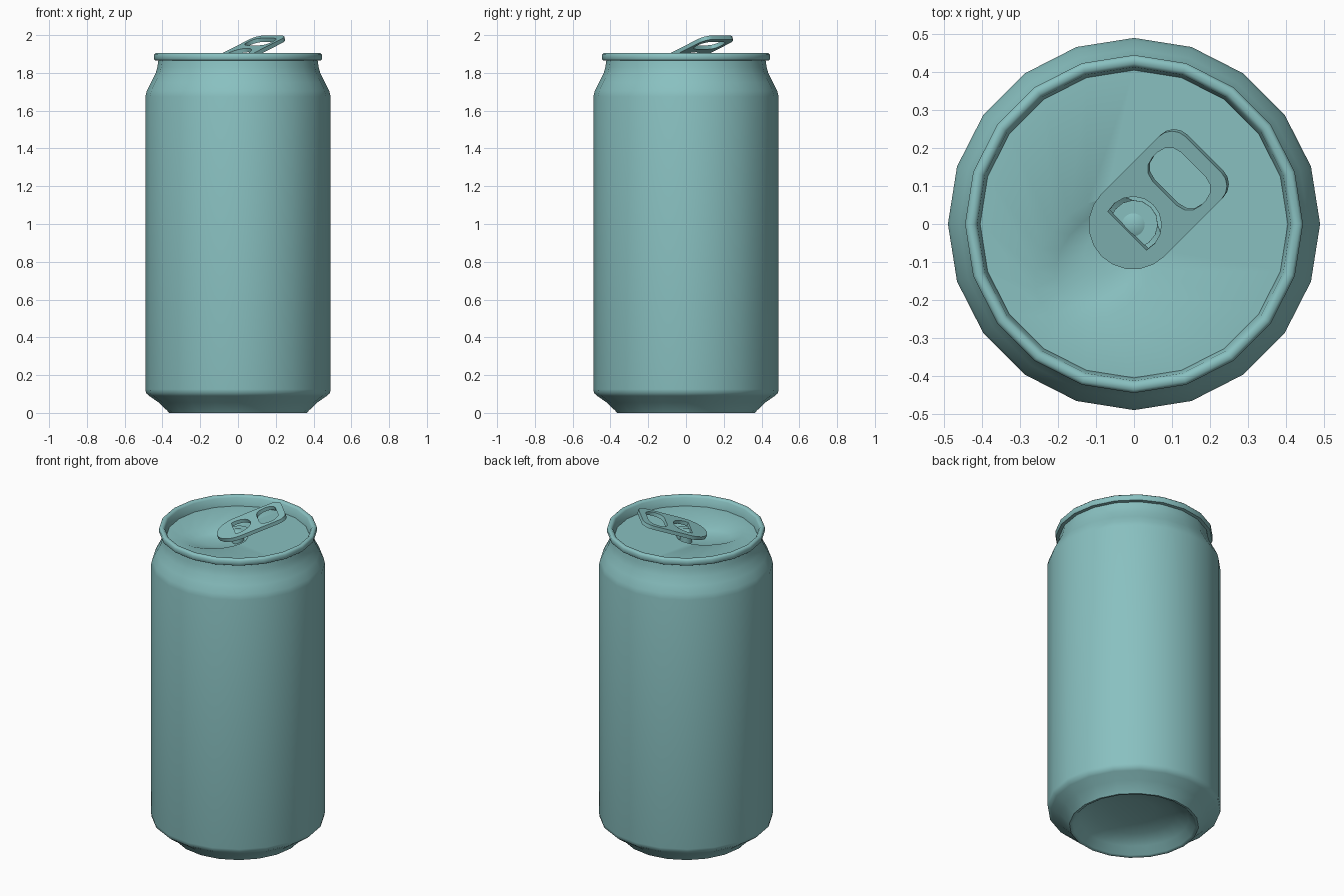
import bpy, bmesh
from math import sin, cos, pi, atan, radians

if "Cube" in bpy.data.objects:
    bpy.data.objects.remove(bpy.data.objects["Cube"], do_unlink=True)

SIDES = 20
LID_Z = 1.845
TILT = atan(0.36)

paint = bpy.data.materials.new("pale teal metal")
paint.use_nodes = True
COLOUR = (0.25, 0.53, 0.53, 1)
paint.diffuse_color = COLOUR
paint.node_tree.nodes["Principled BSDF"].inputs["Base Color"].default_value = COLOUR


def add_object(name, mesh, angle):
    obj = bpy.data.objects.new(name, mesh)
    bpy.context.collection.objects.link(obj)
    mesh.materials.clear()
    mesh.materials.append(paint)
    bpy.ops.object.select_all(action='DESELECT')
    obj.select_set(True)
    bpy.context.view_layer.objects.active = obj
    bpy.ops.object.shade_smooth_by_angle(angle=radians(angle))
    return obj


def ring(z, ru, rv=None, shift=0):
    """Ellipse of points; its long axis and shift lie on the diagonal."""
    rv = rv or ru
    pts = []
    for i in range(SIDES):
        a = 2 * pi * i / SIDES - pi / 4
        u, v = shift + ru * cos(a), rv * sin(a)
        pts.append(((u - v) * cos(pi / 4), (u + v) * cos(pi / 4), z))
    return pts


def loft(name, rings, angle, cap_start=False, cap_end=False):
    bm = bmesh.new()
    loops = [[bm.verts.new(p) for p in r] for r in rings]
    for a, b in zip(loops, loops[1:]):
        for i in range(SIDES):
            j = (i + 1) % SIDES
            bm.faces.new((a[i], a[j], b[j], b[i]))
    if cap_start:
        bm.faces.new(loops[0][::-1])
    if cap_end:
        bm.faces.new(loops[-1])
    mesh = bpy.data.meshes.new(name)
    bm.to_mesh(mesh)
    bm.free()
    return add_object(name, mesh, angle)


def plate(name, outlines, half_thickness):
    """Flat plate from one outline and any holes."""
    curve = bpy.data.curves.new(name, 'CURVE')
    curve.dimensions = '2D'
    curve.fill_mode = 'BOTH'
    curve.extrude = half_thickness
    for pts in outlines:
        s = curve.splines.new('POLY')
        s.points.add(len(pts) - 1)
        for p, (x, y) in zip(s.points, pts):
            p.co = (x, y, 0, 1)
        s.use_cyclic_u = True
    temp = bpy.data.objects.new(name + "_outline", curve)
    bpy.context.collection.objects.link(temp)
    bpy.context.view_layer.update()
    dg = bpy.context.evaluated_depsgraph_get()
    mesh = bpy.data.meshes.new_from_object(temp.evaluated_get(dg))
    bpy.data.objects.remove(temp, do_unlink=True)
    bm = bmesh.new()
    bm.from_mesh(mesh)
    bmesh.ops.remove_doubles(bm, verts=bm.verts, dist=0.0005)
    bmesh.ops.recalc_face_normals(bm, faces=bm.faces)
    bm.to_mesh(mesh)
    bm.free()
    return add_object(name, mesh, 30)


def arc(cx, cy, r, start, end, n):
    return [(cx + r * cos(radians(start + (end - start) * i / n)),
             cy + r * sin(radians(start + (end - start) * i / n))) for i in range(n + 1)]


def rounded_box(x0, x1, half, r, n):
    pts = []
    for k, (x, y) in enumerate([(x1 - r, half - r), (x0 + r, half - r),
                                (x0 + r, r - half), (x1 - r, r - half)]):
        pts += arc(x, y, r, 90 * k, 90 * k + 90, n)
    return pts


# Can wall: domed base, foot, body, neck and rolled rim
profile = [(0.12, 0.10), (0.23, 0.08), (0.31, 0.045), (0.345, 0.005), (0.355, 0),
           (0.365, 0), (0.375, 0.012), (0.42, 0.055), (0.47, 0.09), (0.487, 0.105),
           (0.49, 0.125), (0.49, 1.675), (0.483, 1.705), (0.46, 1.75), (0.437, 1.795),
           (0.427, 1.83), (0.422, 1.865), (0.441, 1.867), (0.445, 1.875), (0.445, 1.897),
           (0.437, 1.905), (0.422, 1.905), (0.413, 1.895), (0.405, LID_Z)]
loft("can_body", [ring(z, r) for r, z in profile], 50, cap_start=True)

# Lid with the pressed pouring recess
loft("lid", [ring(LID_Z, 0.405),
             ring(LID_Z, 0.19, 0.14, -0.135),
             ring(LID_Z - 0.022, 0.145, 0.1, -0.115),
             ring(LID_Z - 0.034, 0.08, 0.055, -0.09)], 35, cap_end=True)

# Rivet under the tab
loft("rivet", [ring(LID_Z - 0.04, 0.035), ring(LID_Z + 0.033, 0.035),
               ring(LID_Z + 0.042, 0.02)], 40, cap_end=True)

# Raised pull tab with finger hole and half-round slot
stretch = 1 / cos(TILT)
outline = (arc(0, 0, 0.117, 90, 270, 10)
           + arc(0.212, -0.067, 0.05, 270, 360, 4) + arc(0.212, 0.067, 0.05, 0, 90, 4))
finger_hole = rounded_box(0.118, 0.225, 0.09, 0.045, 3)
slot = arc(0, 0, 0.075, -107, 107, 10)
tab = plate("pull_tab", [[(x * stretch, y) for x, y in loop]
                         for loop in (outline, finger_hole, slot)], 0.011)
tab.location = (0, 0, 1.893)
tab.rotation_euler = (0, -TILT, pi / 4)

# Tongue that holds the tab to the rivet
tongue = plate("tab_tongue", [arc(0, 0, 0.063, -120, 120, 10)], 0.004)
tongue.location = (0, 0, 1.877)
tongue.rotation_euler = (0, -0.06, pi / 4)
